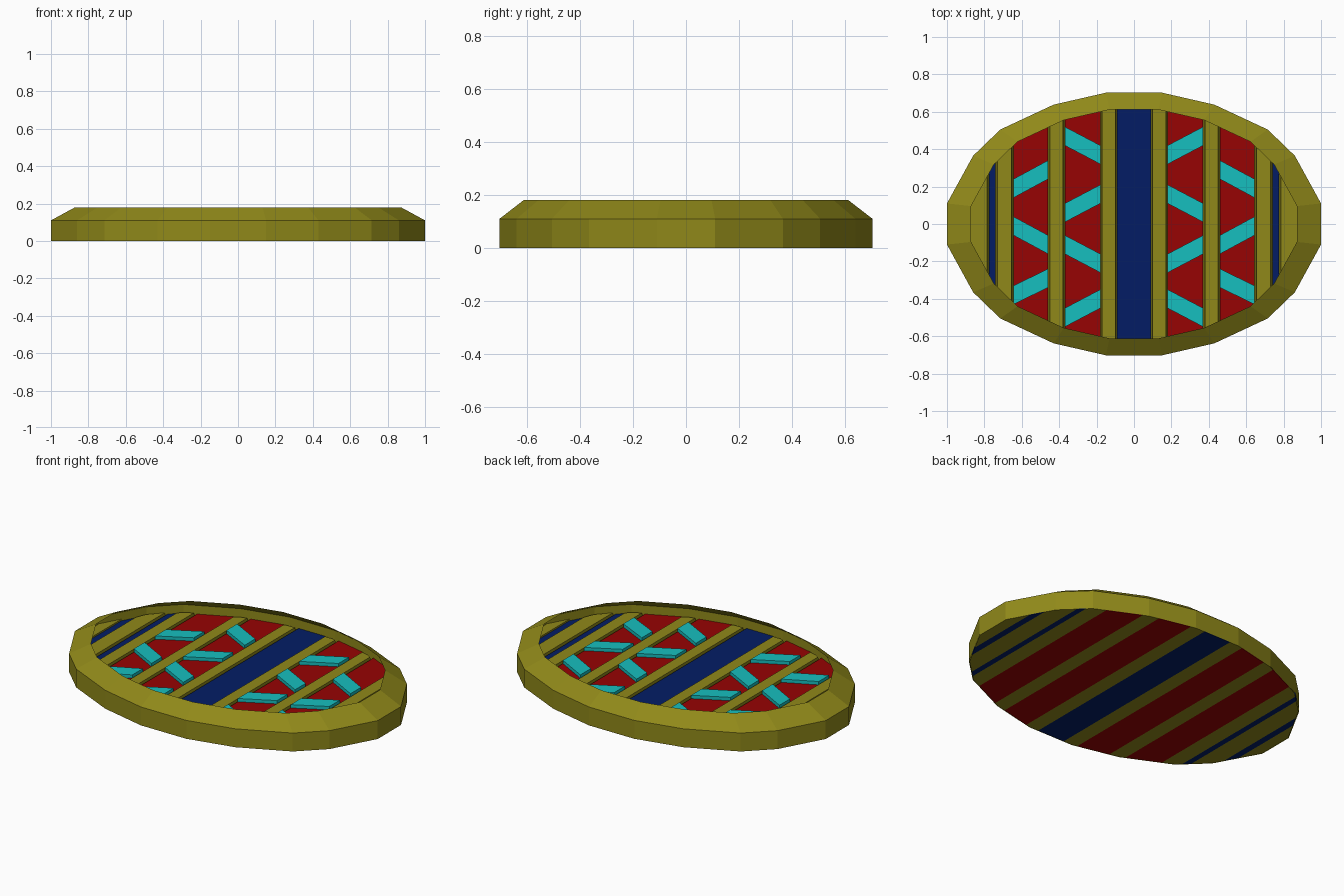
import bpy, bmesh
from mathutils import Vector

cube = bpy.data.objects.get("Cube")
if cube:
    bpy.data.objects.remove(cube, do_unlink=True)


def material(name, r, g, b):
    m = bpy.data.materials.new(name)
    m.use_nodes = True
    m.diffuse_color = (r, g, b, 1)
    m.node_tree.nodes["Principled BSDF"].inputs["Base Color"].default_value = (r, g, b, 1)
    return m


GOLD = material("old_gold", 0.28, 0.25, 0.01)
BLUE = material("navy_blue", 0.001, 0.012, 0.13)
RED = material("deep_red", 0.31, 0.001, 0.001)
TEAL = material("teal", 0.008, 0.52, 0.52)

# Faceted oval outline, one quadrant mirrored to all four
QUADRANT = [(1, 0.11), (0.86, 0.365), (0.715, 0.505), (0.43, 0.638), (0.15, 0.702)]
half = QUADRANT + [(-x, y) for x, y in reversed(QUADRANT)]
OUTLINE = half + [(-x, -y) for x, y in half]


def finish(name, bm, mat):
    bmesh.ops.recalc_face_normals(bm, faces=bm.faces)
    mesh = bpy.data.meshes.new(name)
    bm.to_mesh(mesh)
    bm.free()
    mesh.materials.append(mat)
    ob = bpy.data.objects.new(name, mesh)
    bpy.context.collection.objects.link(ob)
    return ob


def raise_faces(bm, height):
    """Extrude the flat faces straight up and return the new top vertices."""
    res = bmesh.ops.extrude_face_region(bm, geom=bm.faces[:], use_keep_orig=True)
    top = [v for v in res["geom"] if isinstance(v, bmesh.types.BMVert)]
    bmesh.ops.translate(bm, verts=top, vec=(0, 0, height))
    return top


def floor_strip(name, x0, x1, height, mat, taper=0.0):
    """Slice of the oval between two x positions, raised to a height."""
    bm = bmesh.new()
    bm.faces.new([bm.verts.new((x * 0.996, y * 0.996, 0)) for x, y in OUTLINE])
    for x, side in ((x0, -1), (x1, 1)):
        bmesh.ops.bisect_plane(bm, geom=bm.verts[:] + bm.edges[:] + bm.faces[:],
                               plane_co=(x, 0, 0), plane_no=(side, 0, 0), clear_outer=True)
    for v in raise_faces(bm, height):
        if taper:
            v.co.y *= 0.97
        if abs(v.co.x - x0) < 1e-4:
            v.co.x += taper
        elif abs(v.co.x - x1) < 1e-4:
            v.co.x -= taper
    finish(name, bm, mat)


def slanted_bar(name, xa, ya, xb, yb):
    """Low slanted bar joining two neighbouring gold ribs."""
    bm = bmesh.new()
    w = 0.05
    corners = [(xa, ya - w), (xb, yb - w), (xb, yb + w), (xa, ya + w)]
    bm.faces.new([bm.verts.new((x, y, PANEL - 0.005)) for x, y in corners])
    raise_faces(bm, 0.025)
    finish(name, bm, TEAL)


# Rim: upright wall, sloping shoulder and open top
bm = bmesh.new()
rings = [[bm.verts.new((x * s, y * s, z)) for x, y in OUTLINE]
         for s, z in ((1, 0), (1, 0.11), (0.871, 0.18))]
n = len(OUTLINE)
for low, high in zip(rings, rings[1:]):
    for i in range(n):
        j = (i + 1) % n
        bm.faces.new((low[i], low[j], high[j], high[i]))
rim = finish("rim", bm, GOLD)
if rim.data.polygons[0].normal.dot(Vector((*rim.data.polygons[0].center[:2], 0))) < 0:
    rim.data.flip_normals()

# Floor: striped panels separated by slightly raised gold ribs
RIB, PANEL = 0.07, 0.06
floor_strip("centre_panel", -0.09, 0.09, PANEL, BLUE)
STRIPES = [
    ("inner_rib", 0.09, 0.18, GOLD, 0.01),
    ("inner_panel", 0.18, 0.37, RED, 0),
    ("middle_rib", 0.37, 0.46, GOLD, 0.01),
    ("outer_panel", 0.46, 0.645, RED, 0),
    ("outer_rib", 0.645, 0.74, GOLD, 0.01),
    ("end_panel", 0.74, 0.775, BLUE, 0),
    ("end_rib", 0.775, 0.89, GOLD, 0.01),
    ("tip_panel", 0.89, 0.93, BLUE, 0),
    ("tip_rib", 0.93, 1.1, GOLD, 0),
]
# Zigzag bars: (y at the inner rib, y at the outer rib)
INNER_BARS = [(0.37, 0.47), (0.16, 0.06), (-0.21, -0.11), (-0.40, -0.50)]
OUTER_BARS = [(0.29, 0.19), (-0.11, -0.01), (-0.29, -0.38)]

for side, sign in (("left", 1), ("right", -1)):
    for name, a, b, mat, taper in STRIPES:
        x0, x1 = sorted((a * sign, b * sign))
        floor_strip(f"{side}_{name}", x0, x1, RIB if mat is GOLD else PANEL, mat, taper)
    for name, a, b, bars in (("inner", 0.18, 0.37, INNER_BARS),
                             ("outer", 0.46, 0.645, OUTER_BARS)):
        for k, (ya, yb) in enumerate(bars, 1):
            slanted_bar(f"{side}_{name}_bar_{k}", a * sign, ya, b * sign, yb)
